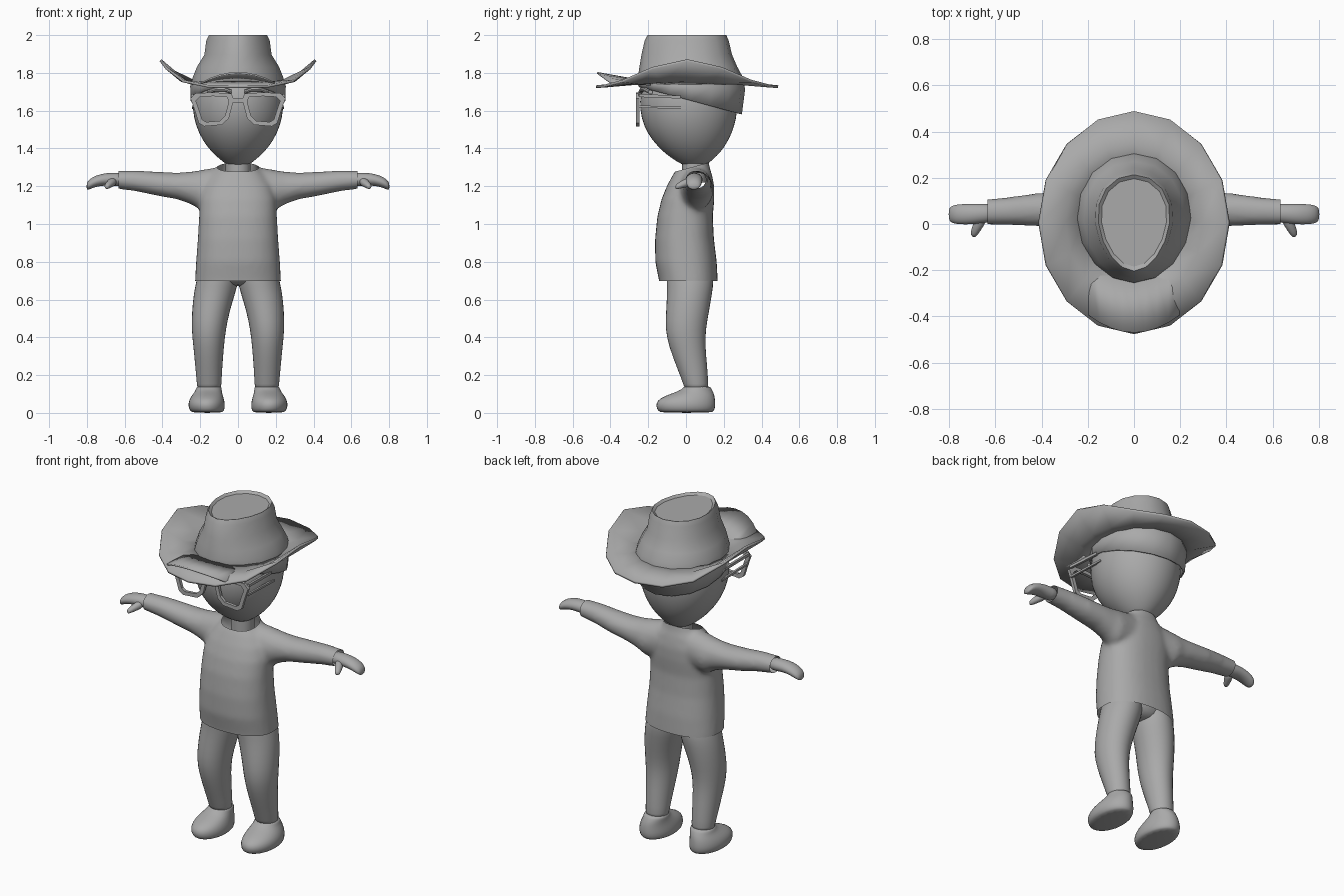
import bpy, bmesh, math
from mathutils import Vector

grey = bpy.data.materials.new("plain grey")
grey.diffuse_color = (0.4, 0.4, 0.4, 1)


def ring(c, a, b, n=16, p=1.0):
    """Closed cross-section around c with half axes a and b; p < 1 makes it boxier."""
    pts = []
    for i in range(n):
        t = 2 * math.pi * i / n
        u, v = math.cos(t), math.sin(t)
        pts.append(Vector(c) + Vector(a) * math.copysign(abs(u) ** p, u)
                   + Vector(b) * math.copysign(abs(v) ** p, v))
    return pts


def flat_ring(z, x, rx, y0, y1, n=16, p=1.0):
    return ring((x, (y0 + y1) / 2, z), (rx, 0, 0), (0, (y1 - y0) / 2, 0), n, p)


def add_loft(bm, rings, caps=(True, True)):
    rows = [[bm.verts.new(q) for q in r] for r in rings]
    n = len(rows[0])
    for r0, r1 in zip(rows, rows[1:]):
        for i in range(n):
            j = (i + 1) % n
            bm.faces.new((r0[i], r0[j], r1[j], r1[i]))
    if caps[0]:
        bm.faces.new(rows[0][::-1])
    if caps[1]:
        bm.faces.new(rows[-1])


def finish(name, bm, subsurf=0, solid=0, angle=35):
    bmesh.ops.recalc_face_normals(bm, faces=bm.faces)
    me = bpy.data.meshes.new(name)
    bm.to_mesh(me)
    bm.free()
    me.materials.append(grey)
    for f in me.polygons:
        f.use_smooth = True
    me.set_sharp_from_angle(angle=math.radians(angle))
    ob = bpy.data.objects.new(name, me)
    bpy.context.collection.objects.link(ob)
    if solid:
        m = ob.modifiers.new("thickness", 'SOLIDIFY')
        m.thickness, m.offset = solid, 0
    if subsurf:
        m = ob.modifiers.new("smooth", 'SUBSURF')
        m.levels = m.render_levels = subsurf
    return ob


def loft(name, rings, caps=(True, True), **kw):
    bm = bmesh.new()
    add_loft(bm, rings, caps)
    return finish(name, bm, **kw)


# Shirt: body and sleeves fused, then trimmed at hem, cuffs and collar
bm = bmesh.new()
add_loft(bm, [flat_ring(z, 0, rx, y0, y1, 32, 0.85) for z, rx, y0, y1 in (
    (0.60, 0.228, -0.135, 0.170), (0.70, 0.228, -0.143, 0.168), (0.80, 0.222, -0.163, 0.163),
    (0.92, 0.213, -0.164, 0.148), (1.04, 0.206, -0.152, 0.142), (1.13, 0.203, -0.130, 0.150),
    (1.20, 0.185, -0.102, 0.150), (1.26, 0.145, -0.070, 0.138), (1.30, 0.105, -0.043, 0.125),
    (1.37, 0.075, -0.025, 0.115))])
for s in (1, -1):
    add_loft(bm, [ring((s * x, y, (z0 + z1) / 2), (0, ry, 0), (0, 0, (z1 - z0) / 2), 24)
                  for x, y, ry, z0, z1 in (
        (0.06, 0.045, 0.09, 1.08, 1.31), (0.20, 0.058, 0.088, 1.075, 1.285),
        (0.25, 0.060, 0.080, 1.105, 1.277), (0.32, 0.062, 0.077, 1.130, 1.272),
        (0.42, 0.062, 0.072, 1.148, 1.276), (0.54, 0.056, 0.061, 1.173, 1.284),
        (0.70, 0.050, 0.051, 1.195, 1.282))])
src = finish("shirt_source", bm)
m = src.modifiers.new("fuse", 'REMESH')
m.mode, m.voxel_size = 'VOXEL', 0.013
m = src.modifiers.new("relax", 'SMOOTH')
m.factor, m.iterations = 0.5, 8
fused = bpy.data.meshes.new_from_object(src.evaluated_get(bpy.context.evaluated_depsgraph_get()))
bpy.data.objects.remove(src)
bm = bmesh.new()
bm.from_mesh(fused)
for co, no in (((0, 0, 0.698), (0, 0, -1)), ((0.633, 0, 0), (1, 0, 0)),
               ((-0.633, 0, 0), (-1, 0, 0)), ((0, 0.12, 1.325), (0, -0.27, 1))):
    bmesh.ops.bisect_plane(bm, geom=bm.verts[:] + bm.edges[:] + bm.faces[:],
                           plane_co=co, plane_no=no, clear_outer=True)
finish("shirt", bm, angle=60)

# Hips closing the top of the trousers
loft("hips", [flat_ring(z, 0, rx, y0, y1) for z, rx, y0, y1 in (
    (0.67, 0.07, -0.05, 0.09), (0.70, 0.17, -0.09, 0.13), (0.76, 0.20, -0.12, 0.14),
    (0.84, 0.19, -0.12, 0.13))], subsurf=1, angle=180)

for s, side in ((1, "left"), (-1, "right")):
    # Trouser leg
    loft("leg_" + side, [flat_ring(z, s * (x0 + x1) / 2, (x1 - x0) / 2, y0, y1)
                         for z, x0, x1, y0, y1 in (
        (0.12, 0.090, 0.216, -0.008, 0.118), (0.14, 0.087, 0.218, -0.010, 0.120),
        (0.24, 0.082, 0.227, -0.050, 0.115), (0.35, 0.073, 0.238, -0.092, 0.104),
        (0.44, 0.063, 0.248, -0.112, 0.106), (0.54, 0.042, 0.246, -0.108, 0.125),
        (0.64, 0.010, 0.236, -0.102, 0.142), (0.70, -0.005, 0.222, -0.105, 0.150),
        (0.80, -0.005, 0.200, -0.110, 0.140))], subsurf=1, angle=180)
    # Shoe
    loft("shoe_" + side, [flat_ring(z, s * x, rx, y0, y1) for z, x, rx, y0, y1 in (
        (0.000, 0.162, 0.078, -0.135, 0.140), (0.010, 0.164, 0.092, -0.152, 0.152),
        (0.035, 0.166, 0.100, -0.163, 0.160), (0.065, 0.166, 0.096, -0.158, 0.158),
        (0.090, 0.163, 0.085, -0.115, 0.154), (0.112, 0.157, 0.073, -0.050, 0.146),
        (0.128, 0.154, 0.069, -0.018, 0.136), (0.145, 0.153, 0.067, -0.012, 0.128))],
        subsurf=1, angle=180)
    # Mitten hand and thumb
    loft("hand_" + side, [ring((s * x, y, z), (0, ry, 0), (0, 0, rz), 12)
                          for x, y, z, ry, rz in (
        (0.60, 0.048, 1.236, 0.042, 0.036), (0.65, 0.046, 1.235, 0.043, 0.037),
        (0.70, 0.043, 1.238, 0.046, 0.034), (0.75, 0.042, 1.228, 0.046, 0.031),
        (0.785, 0.042, 1.212, 0.041, 0.029), (0.803, 0.042, 1.197, 0.028, 0.020))],
        subsurf=1, angle=180)
    loft("thumb_" + side, [ring((s * x, y, z), (s * 0.85 * r, 0.5 * r, 0), (0, 0, r), 10)
                           for x, y, z, r in (
        (0.655, 0.035, 1.228, 0.026), (0.672, 0.000, 1.218, 0.025),
        (0.690, -0.035, 1.204, 0.019), (0.699, -0.056, 1.195, 0.012))],
        subsurf=1, angle=180)

# Neck and head
loft("neck", [flat_ring(z, 0, 0.066, -0.02, 0.108) for z in (1.22, 1.36)])
loft("head", [flat_ring(z, 0, rx, y0, y1, 24) for z, rx, y0, y1 in (
    (1.305, 0.04, 0.00, 0.09), (1.325, 0.075, -0.04, 0.125), (1.36, 0.118, -0.095, 0.165),
    (1.41, 0.167, -0.152, 0.208), (1.48, 0.210, -0.207, 0.246), (1.56, 0.237, -0.240, 0.270),
    (1.65, 0.245, -0.250, 0.278), (1.74, 0.228, -0.232, 0.262), (1.81, 0.180, -0.18, 0.21))],
    subsurf=1, angle=180)


# Hat crown: egg-shaped rings, lower edge dropping to the back
def egg(z, rx, y0, y1, e, slope=0.0):
    pts = flat_ring(z, 0, rx, y0, y1)
    mid, half = (y0 + y1) / 2, (y1 - y0) / 2
    for q in pts:
        q.x *= 1 + e * (q.y - mid) / half
        q.z += slope * q.y
    return pts


loft("hat_crown", [egg(*r) for r in (
    (1.660, 0.247, -0.245, 0.292, 0.02, -0.27), (1.730, 0.249, -0.252, 0.309, 0.04, -0.05),
    (1.780, 0.234, -0.250, 0.295, 0.06), (1.830, 0.214, -0.243, 0.268, 0.08),
    (1.895, 0.174, -0.232, 0.240, 0.12), (1.970, 0.164, -0.215, 0.222, 0.15),
    (1.996, 0.153, -0.202, 0.212, 0.16), (1.984, 0.142, -0.186, 0.198, 0.16))],
    caps=(False, True), solid=0.008)


# Hat brim: sixteen-sided oval with the sides swept up
def brim_ring(rx, ry, base, lift):
    pts = ring((0, 0.006, base), (rx, 0, 0), (0, ry, 0))
    for q in pts:
        q.z += lift * abs(q.x / rx) ** 4.5
    return pts


loft("hat_brim", [brim_ring(*r) for r in (
    (0.225, 0.255, 1.752, -0.012), (0.30, 0.345, 1.742, 0.018), (0.41, 0.482, 1.727, 0.140))],
    caps=(False, False), solid=0.014, angle=30)

# Raised lip at the front of the hat
bm = bmesh.new()
rows = []
for i in range(9):
    k = -1 + i / 4
    rows.append([bm.verts.new((0.20 * k, -0.235 + 0.05 * k * k, 1.758 - 0.02 * k * k)),
                 bm.verts.new((0.195 * k, -0.470 + 0.075 * k * k, 1.800 - 0.055 * k * k))])
for a, b in zip(rows, rows[1:]):
    bm.faces.new((a[0], a[1], b[1], b[0]))
finish("front_lip", bm, solid=0.009)


def bar(name, a, b, w, h):
    """Straight square bar running mostly along y or x."""
    a, b = Vector(a), Vector(b)
    side = (b - a).cross(Vector((0, 0, 1))).normalized() * w
    up = Vector((0, 0, h))
    loft(name, [[c + side + up, c - side + up, c - side - up, c + side - up] for c in (a, b)])


# Glasses: open frames, bridge, twin temple bars, and brows above
outline = ((0.022, 1.66), (0.035, 1.690), (0.130, 1.697), (0.225, 1.692), (0.252, 1.665),
           (0.235, 1.62), (0.208, 1.535), (0.180, 1.517), (0.085, 1.525), (0.048, 1.56))
for s, side in ((1, "left"), (-1, "right")):
    rings = []
    for y, k in ((-0.247, 1), (-0.265, 1), (-0.265, 0.76), (-0.247, 0.76)):
        rings.append([Vector((s * (0.133 + (x - 0.133) * k), y, 1.613 + (z - 1.613) * k))
                      for x, z in outline])
    loft("glasses_frame_" + side, rings + [rings[0]], caps=(False, False), angle=30)
    bar("temple_upper_" + side, (s * 0.243, -0.25, 1.680), (s * 0.236, -0.03, 1.672), 0.007, 0.008)
    bar("temple_lower_" + side, (s * 0.237, -0.25, 1.622), (s * 0.236, 0.00, 1.614), 0.006, 0.006)
    loft("brow_" + side, [ring((s * x, y, z), (0, 0.012, 0), (0, 0, 0.011), 8)
                          for x, y, z in ((0.035, -0.240, 1.700), (0.075, -0.234, 1.713),
                                          (0.120, -0.216, 1.712), (0.165, -0.188, 1.698))])
bar("glasses_bridge", (-0.036, -0.256, 1.655), (0.036, -0.256, 1.655), 0.008, 0.012)
